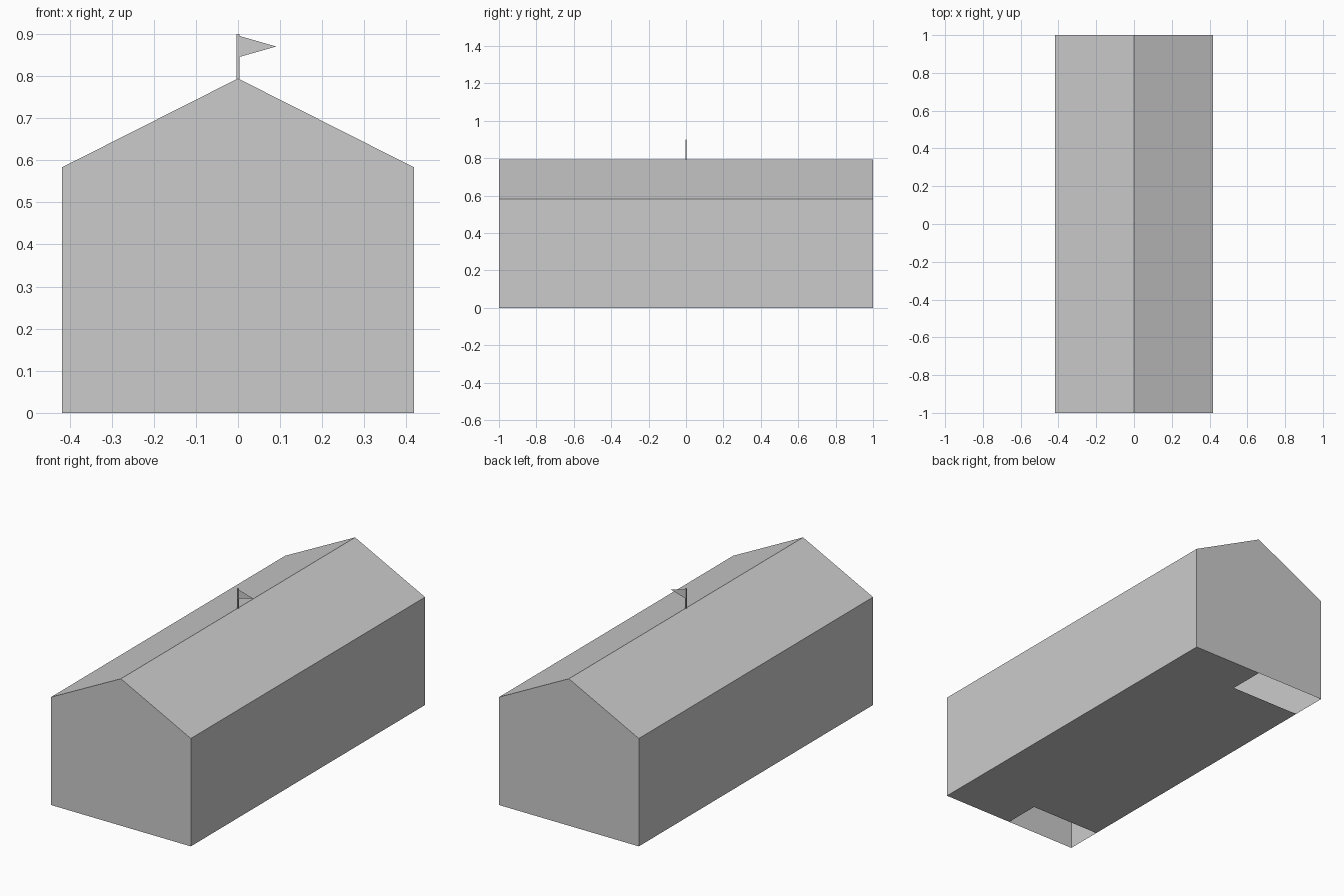
import bpy

if "Cube" in bpy.data.objects:
    bpy.data.objects.remove(bpy.data.objects["Cube"])

HALF_W, HALF_L = 0.418, 1.0      # half width (x) and half length (y)
EAVE, RIDGE = 0.583, 0.794       # heights
NOTCH = 0.2                      # depth of the floor openings


def add_mesh(name, verts, faces):
    mesh = bpy.data.meshes.new(name)
    mesh.from_pydata(verts, [], faces)
    mesh.update()
    obj = bpy.data.objects.new(name, mesh)
    bpy.context.collection.objects.link(obj)
    return obj


# Gable profile at the front and back, shared by walls and roof
profile = [(-HALF_W, 0), (HALF_W, 0), (HALF_W, EAVE), (0, RIDGE), (-HALF_W, EAVE)]
shell = [(x, y, z) for y in (-HALF_L, HALF_L) for x, z in profile]

# Thin walls: two gables and two long sides
add_mesh("walls", shell, [(0, 1, 2, 3, 4), (9, 8, 7, 6, 5),
                          (1, 6, 7, 2), (5, 0, 4, 9)])

# Pitched roof meeting at the ridge
add_mesh("roof", [shell[i] for i in (2, 3, 4, 7, 8, 9)],
         [(0, 3, 4, 1), (1, 4, 5, 2)])

# Floor with an opening at both left corners
inner = HALF_L - NOTCH
floor_verts = [(HALF_W, -HALF_L, 0), (0, -HALF_L, 0), (0, -inner, 0),
               (-HALF_W, -inner, 0), (-HALF_W, inner, 0), (0, inner, 0),
               (0, HALF_L, 0), (HALF_W, HALF_L, 0)]
add_mesh("floor", floor_verts, [(0, 1, 2, 5, 6, 7), (2, 3, 4, 5)])

# Slim flagpole standing on the ridge
pole_base, pole_top = RIDGE - 0.002, 0.9
bpy.ops.mesh.primitive_cube_add(size=1, location=(0, 0, (pole_base + pole_top) / 2))
pole = bpy.context.object
pole.name = "flagpole"
pole.scale = (0.006, 0.006, pole_top - pole_base)

# Triangular pennant
add_mesh("flag", [(0.003, 0, 0.845), (0.091, 0, 0.87), (0.003, 0, 0.895)], [(0, 1, 2)])
